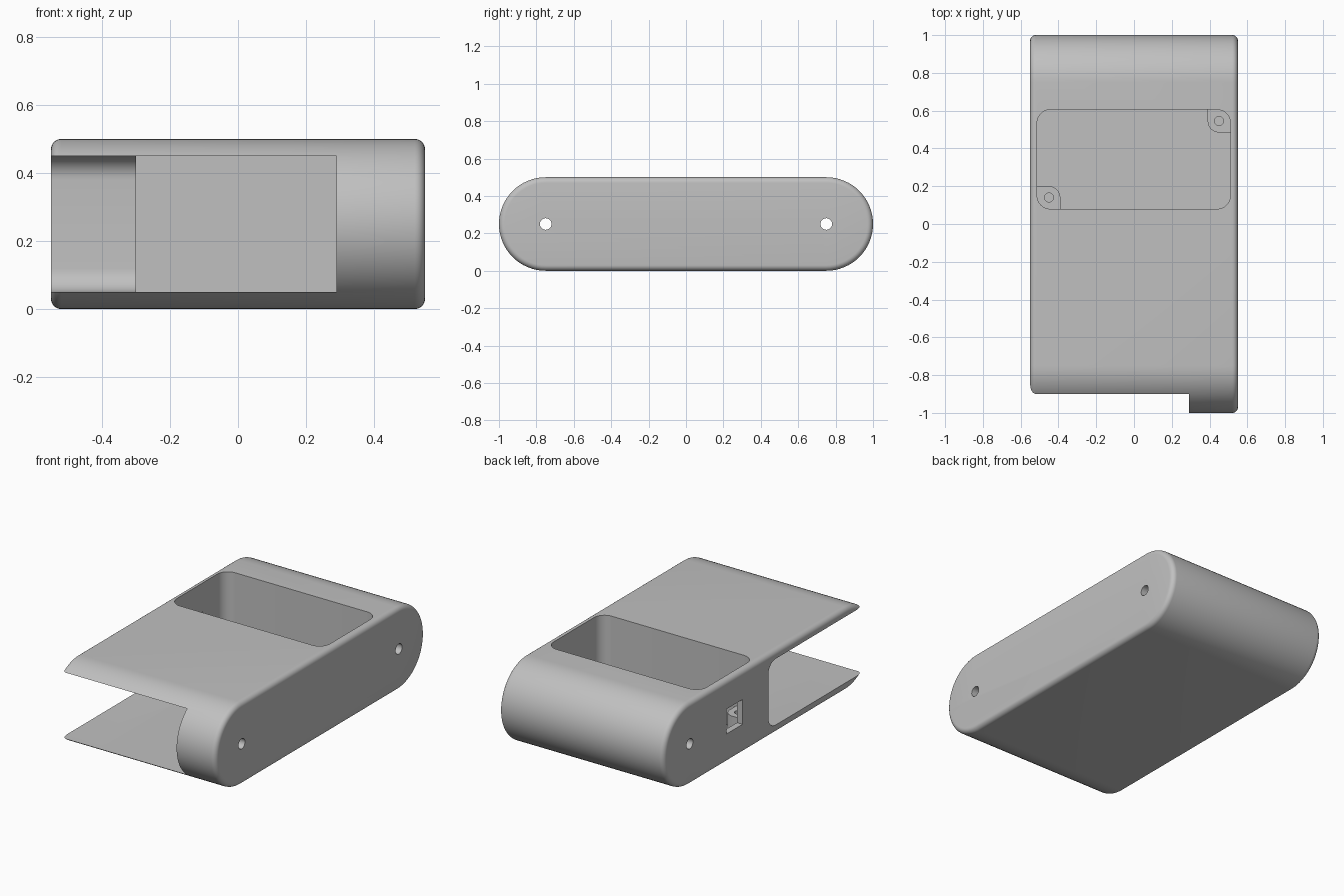
import bpy, bmesh
from math import sin, cos, pi
from mathutils import Vector

cube = bpy.data.objects.get("Cube")
if cube:
    bpy.data.objects.remove(cube, do_unlink=True)

grey = bpy.data.materials.new("light grey")
grey.use_nodes = True
COLOR = (0.53, 0.53, 0.53, 1)
grey.diffuse_color = COLOR
grey.node_tree.nodes["Principled BSDF"].inputs["Base Color"].default_value = COLOR


def loft(name, rings):
    """Skin a list of equal-length rings and cap both ends."""
    bm = bmesh.new()
    loops = [[bm.verts.new(p) for p in ring] for ring in rings]
    n = len(loops[0])
    for a, b in zip(loops, loops[1:]):
        for i in range(n):
            j = (i + 1) % n
            bm.faces.new((a[i], a[j], b[j], b[i]))
    bm.faces.new(loops[0])
    bm.faces.new(loops[-1])
    bmesh.ops.recalc_face_normals(bm, faces=bm.faces)
    mesh = bpy.data.meshes.new(name)
    bm.to_mesh(mesh)
    bm.free()
    mesh.materials.append(grey)
    obj = bpy.data.objects.new(name, mesh)
    bpy.context.collection.objects.link(obj)
    return obj


def rounded_rect(u0, u1, v0, v1, radii, steps=10):
    """Outline with one radius per corner, from (u1, v1) counter-clockwise."""
    corners = ((u1, v1, -1, -1), (u0, v1, 1, -1), (u0, v0, 1, 1), (u1, v0, -1, 1))
    pts = []
    for k, ((u, v, su, sv), r) in enumerate(zip(corners, radii)):
        for i in range(steps + 1 if r else 1):
            a = (k + i / steps) * pi / 2
            pts.append((u + su * r + r * cos(a), v + sv * r + r * sin(a)) if r else (u, v))
    return pts


def prism(name, outline, lo, hi, axis):
    place = {"X": lambda u, v, t: (t, u, v), "Z": lambda u, v, t: (u, v, t)}[axis]
    return loft(name, [[place(u, v, t) for u, v in outline] for t in (lo, hi)])


def circle(u, v, r):
    return rounded_rect(u - r, u + r, v - r, v + r, [r] * 4, 8)[::1]


def clean(outline):
    """Drop coincident neighbours."""
    return [p for i, p in enumerate(outline)
            if (Vector(p) - Vector(outline[i - 1])).length > 1e-5]


def cut(obj, cutter):
    cutter.hide_render = True
    mod = obj.modifiers.new("cut", "BOOLEAN")
    mod.operation = "DIFFERENCE"
    mod.solver = "EXACT"
    mod.object = cutter
    bpy.context.view_layer.objects.active = obj
    bpy.ops.object.modifier_apply(modifier=mod.name)
    bpy.data.objects.remove(cutter, do_unlink=True)


def smooth(obj):
    bpy.ops.object.select_all(action="DESELECT")
    obj.select_set(True)
    bpy.context.view_layer.objects.active = obj
    bpy.ops.object.shade_smooth_by_angle(angle=0.5)


# Case: a pill-shaped side profile with softened side edges
HALF, R, SOFT = 0.55, 0.25, 0.03


def pill(x, inset):
    r = R - inset
    return [(x, u, v) for u, v in clean(
        rounded_rect(-0.75 - r, 0.75 + r, R - r, R + r, [r] * 4, 16))]


angles = [i / 6 * pi / 2 for i in range(7)]
left = [(HALF - SOFT * (1 - sin(a)), SOFT * (1 - cos(a))) for a in angles]
sections = [(-x, d) for x, d in reversed(left)] + left
case = loft("case", [pill(x, d) for x, d in sections])

# Front slot, and its round-cornered opening to the side
cut(case, prism("slot_cutter", rounded_rect(-1.1, 0.04, 0.05, 0.45, [0] * 4), -0.3, 0.29, "X"))
cut(case, prism("side_opening_cutter",
                rounded_rect(-1.1, 0, 0.05, 0.45, [0.07, 0, 0, 0.07]), -0.6, -0.299, "X"))

# Top compartment
cut(case, prism("compartment_cutter",
                rounded_rect(-0.513, 0.51, 0.08, 0.605, [0.07] * 4), 0.05, 0.6, "Z"))

# Socket opening in the side wall
cut(case, prism("socket_cutter", rounded_rect(0.245, 0.4, 0.175, 0.325, [0] * 4), -0.6, -0.45, "X"))

# Cross holes at both ends
for y in (-0.75, 0.75):
    cut(case, prism("pin_hole_cutter", clean(circle(y, 0.25, 0.031)), -0.7, 0.7, "X"))
smooth(case)

# Screw posts in two opposite corners of the compartment
posts = (("back_left_post", (0.39, 0.53, 0.485, 0.625), [0, 0, 0.06, 0], (0.45, 0.545)),
         ("front_right_post", (-0.53, -0.39, 0.06, 0.2), [0.06, 0, 0, 0], (-0.45, 0.14)))
for name, box, radii, (x, y) in posts:
    post = prism(name, rounded_rect(*box, radii), 0.04, 0.18, "Z")
    cut(post, prism("screw_hole_cutter", clean(circle(x, y, 0.024)), 0.06, 0.3, "Z"))
    smooth(post)
